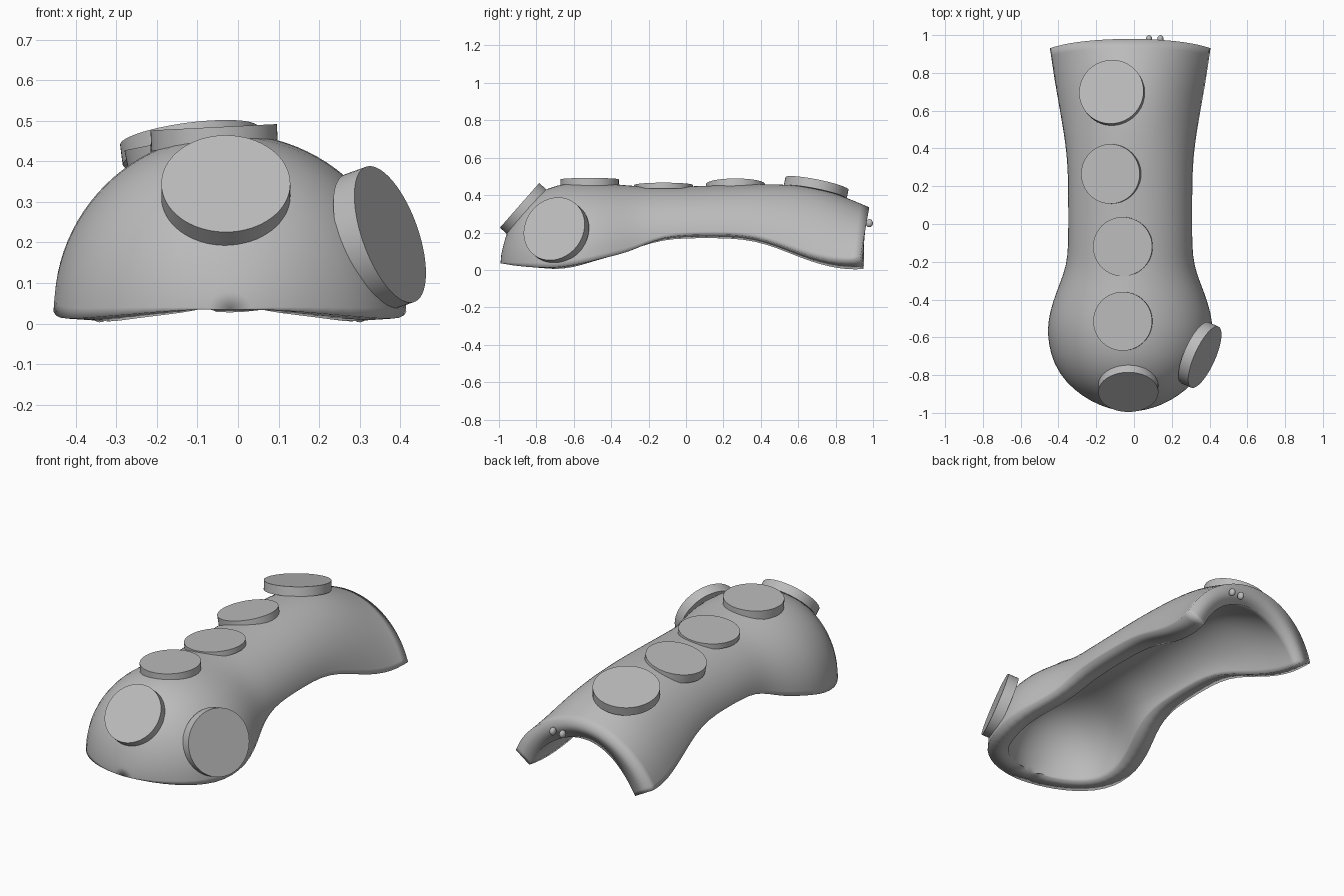
import bpy, bmesh, math
from mathutils import Vector

if "Cube" in bpy.data.objects:
    bpy.data.objects.remove(bpy.data.objects["Cube"])

grey = bpy.data.materials.new("neutral grey")
grey.use_nodes = True
grey.diffuse_color = (0.5, 0.5, 0.5, 1)
grey.node_tree.nodes["Principled BSDF"].inputs["Base Color"].default_value = (0.5, 0.5, 0.5, 1)


def finish(obj, angle=35):
    """Give the object its colour and smooth shading with sharp edges."""
    obj.data.materials.append(grey)
    bpy.ops.object.select_all(action='DESELECT')
    obj.select_set(True)
    bpy.context.view_layer.objects.active = obj
    bpy.ops.object.shade_smooth_by_angle(angle=math.radians(angle))


# Shell sections: y, half width, top z, rim z, degrees by which the arch falls short
SECTIONS = [
    (-.985, .08, .10, .035, 0), (-.96, .165, .20, .03, 0), (-.91, .255, .298, .022, 0),
    (-.84, .34, .38, .015, 0), (-.74, .405, .44, .01, 0), (-.64, .432, .465, .018, 0),
    (-.53, .44, .472, .04, 0), (-.41, .41, .462, .07, 0), (-.31, .37, .452, .095, 0),
    (-.22, .338, .446, .135, 0), (-.12, .328, .445, .175, 2), (.0, .328, .446, .187, 4),
    (.15, .328, .452, .19, 5), (.3, .33, .457, .187, 6), (.43, .343, .458, .16, 9),
    (.55, .363, .457, .115, 13), (.66, .382, .445, .075, 17), (.76, .4, .415, .052, 21),
    (.85, .413, .375, .045, 24), (.93, .425, .335, .055, 25),
]
ARCH_STEPS = 24
MIDDLE = -.02

# Shell: loft the arches, close the rounded front, then thicken inwards
bm = bmesh.new()
rows = []
for y, half, top, rim, short in SECTIONS:
    a = math.radians(short)
    height = (top - rim) / (1 - math.sin(a))
    lean = .05 * max(0, (y - .6) / .33)
    row = []
    for i in range(ARCH_STEPS + 1):
        t = a + (math.pi - 2 * a) * i / ARCH_STEPS
        z = top - height * (1 - math.sin(t))
        x = MIDDLE + half / math.cos(a) * math.cos(t)
        row.append(bm.verts.new((x, y + lean * (z - rim) / (top - rim), z)))
    rows.append(row)
tip = bm.verts.new((MIDDLE, -.995, .035))
for i in range(ARCH_STEPS):
    bm.faces.new((tip, rows[0][i], rows[0][i + 1]))
    for r, s in zip(rows, rows[1:]):
        bm.faces.new((r[i], s[i], s[i + 1], r[i + 1]))
bmesh.ops.recalc_face_normals(bm, faces=bm.faces)
if sum(f.normal.z for f in bm.faces) < 0:
    bmesh.ops.reverse_faces(bm, faces=bm.faces)
mesh = bpy.data.meshes.new("shell")
bm.to_mesh(mesh)
bm.free()
shell = bpy.data.objects.new("shell", mesh)
bpy.context.collection.objects.link(shell)
subsurf = shell.modifiers.new("smooth", 'SUBSURF')
subsurf.levels = subsurf.render_levels = 1
subsurf.boundary_smooth = 'PRESERVE_CORNERS'
solid = shell.modifiers.new("thickness", 'SOLIDIFY')
solid.thickness = .11
solid.offset = -1
finish(shell, 40)


def disc(name, centre, normal, radius, depth=.05):
    """Flat round pad whose outer face is centred on the given point."""
    n = Vector(normal).normalized()
    bpy.ops.mesh.primitive_cylinder_add(
        vertices=64, radius=radius, depth=depth,
        location=Vector(centre) - n * depth / 2,
        rotation=n.to_track_quat('Z', 'Y').to_euler())
    obj = bpy.context.object
    obj.name = name
    finish(obj)


# Round pads along the back, on the front and on the side
disc("rear_pad", (-.12, .70, .462), (-.13, .2, 1), .172)
disc("upper_pad", (-.125, .265, .458), (-.2, 0, 1), .158)
disc("middle_pad", (-.06, -.12, .454), (-.08, 0, 1), .157, .03)
disc("lower_pad", (-.06, -.515, .484), (-.05, 0, 1), .156)
disc("front_pad", (-.03, -.89, .345), (0, -.75, .66), .159)
disc("side_pad", (.375, -.705, .22), (.866, -.39, .31), .177, .06)

# Two small studs on the rear end face
for side, x in (("left", .14), ("right", .08)):
    bpy.ops.mesh.primitive_uv_sphere_add(segments=20, ring_count=12, radius=.018,
                                         location=(x, .98, .25))
    stud = bpy.context.object
    stud.name = side + "_stud"
    stud.scale = (.9, 1.1, 1.2)
    finish(stud)
